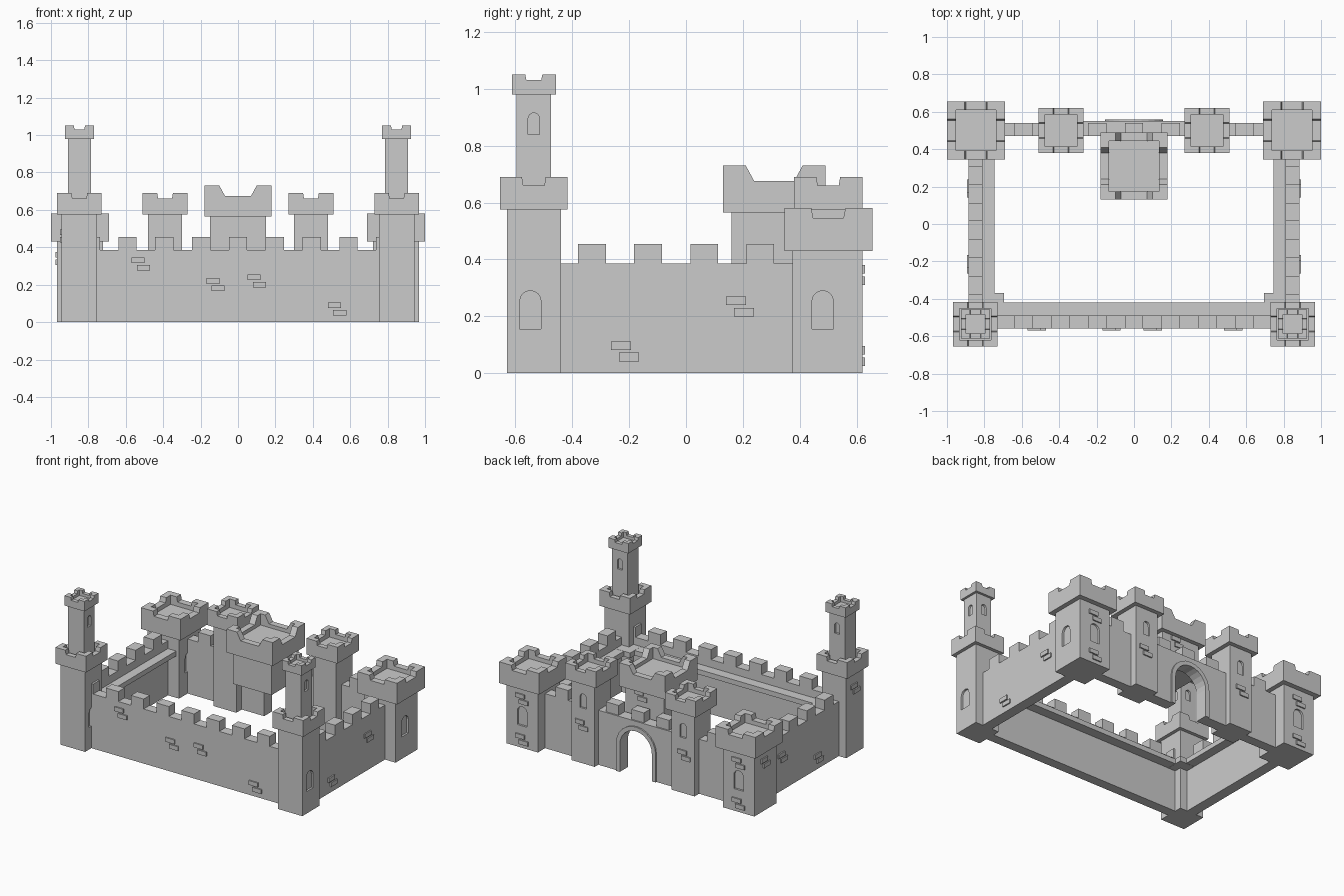
import bpy, bmesh, math
from mathutils import Matrix, Vector

if "Cube" in bpy.data.objects:
    bpy.data.objects.remove(bpy.data.objects["Cube"])


def finish(name, bm, loc=(0, 0, 0)):
    bmesh.ops.remove_doubles(bm, verts=bm.verts, dist=1e-5)
    bmesh.ops.recalc_face_normals(bm, faces=bm.faces)
    me = bpy.data.meshes.new(name)
    bm.to_mesh(me)
    bm.free()
    ob = bpy.data.objects.new(name, me)
    ob.location = loc
    bpy.context.collection.objects.link(ob)
    return ob


def add_box(bm, x0, x1, y0, y1, z0, z1):
    m = Matrix.Translation(((x0 + x1) / 2, (y0 + y1) / 2, (z0 + z1) / 2))
    m = m @ Matrix.Diagonal((x1 - x0, y1 - y0, z1 - z0, 1))
    bmesh.ops.create_cube(bm, size=1, matrix=m)


def add_prism(bm, pts, d0, d1, turn=0):
    """Extrude an (x, z) profile from y=d0 to y=d1, then turn about z (degrees)."""
    rot = Matrix.Rotation(math.radians(turn), 3, 'Z')
    a = [bm.verts.new(rot @ Vector((x, d0, z))) for x, z in pts]
    b = [bm.verts.new(rot @ Vector((x, d1, z))) for x, z in pts]
    bm.faces.new(a)
    bm.faces.new(b[::-1])
    for i in range(len(pts)):
        j = (i + 1) % len(pts)
        bm.faces.new((a[i], b[i], b[j], a[j]))


def arch(r, spring, z0=0.0, n=12, cx=0.0):
    """Arch outline running from left foot over the top to the right foot."""
    top = [(cx - r * math.cos(math.pi * i / n), spring + r * math.sin(math.pi * i / n))
           for i in range(n + 1)]
    return [(cx - r, z0)] + top + [(cx + r, z0)]


def wall_profile(a0, a1, top, merlons=(), opening=()):
    pts = [(a0, 0)] + list(opening) + [(a1, 0), (a1, top)]
    for c in sorted(merlons, reverse=True):
        pts += [(c + .049, top), (c + .049, .455), (c - .049, .455), (c - .049, top)]
    return pts + [(a0, top)]


def shaft(name, x, y, w, z0, z1, windows=()):
    """Square shaft with recessed arched windows: (turn, offset, sill, width, height)."""
    h = w / 2
    bm = bmesh.new()
    add_box(bm, -h, h, -h, h, z0, z1)
    ob = finish(name, bm, (x, y, 0))
    if windows:
        bm = bmesh.new()
        for turn, off, sill, ww, wh in windows:
            add_prism(bm, arch(ww / 2, sill + wh - ww / 2, sill, 8, off), h - .014, h + .03, turn)
        cut = finish("window_cutter", bm, (x, y, 0))
        cut.hide_render = True
        mod = ob.modifiers.new("windows", 'BOOLEAN')
        mod.operation, mod.solver, mod.object = 'DIFFERENCE', 'EXACT', cut
        dg = bpy.context.evaluated_depsgraph_get()
        me = bpy.data.meshes.new_from_object(ob.evaluated_get(dg))
        ob.modifiers.clear()
        ob.data = me
        bpy.data.objects.remove(cut)


def cap(name, x, y, w, z0, z1, notch_z, notch_top, notch_low, rim, floor):
    """Overhanging hollow parapet with a notch in each side."""
    h = w / 2
    def ring(e, zb):
        return [(-e, zb), (e, zb), (e, z1), (notch_top, z1), (notch_low, notch_z),
                (-notch_low, notch_z), (-notch_top, z1), (-e, z1)]
    bm = bmesh.new()
    for k in range(4):
        rot = Matrix.Rotation(k * math.pi / 2, 3, 'Z')
        o = [bm.verts.new(rot @ Vector((px, -h, pz))) for px, pz in ring(h, z0)]
        i = [bm.verts.new(rot @ Vector((px, -h + rim, pz))) for px, pz in ring(h - rim, floor)]
        bm.faces.new(o)
        bm.faces.new(i[::-1])
        for n in range(2, 7):
            bm.faces.new((o[n], i[n], i[n + 1], o[n + 1]))
    for e, z in ((h, z0), (h - rim, floor)):
        bm.faces.new([bm.verts.new((sx * e, sy * e, z))
                      for sx, sy in ((-1, -1), (1, -1), (1, 1), (-1, 1))])
    return finish(name, bm, (x, y, 0))


def bricks(bm, face, along, z, turn):
    """Two staggered raised bricks on a face at the given distance from the origin."""
    for da, dz in ((.014, .02), (-.014, -.02)):
        a, zz = along + da, z + dz
        add_prism(bm, [(a - .035, zz - .015), (a + .035, zz - .015),
                       (a + .035, zz + .015), (a - .035, zz + .015)],
                  face - .01, face + .009, turn)


STEP = .197
row = [k * STEP for k in range(-4, 5)]

# Front wall, and back wall with the gate opening
bm = bmesh.new()
add_prism(bm, wall_profile(-.84, .84, .385, row), -.56, -.49)
finish("front_wall", bm)
bm = bmesh.new()
add_prism(bm, wall_profile(-.84, .84, .385, row, arch(.125, .195)), .47, .54)
finish("back_wall", bm)

# Gate facing slab and raised arch surround
bm = bmesh.new()
add_prism(bm, wall_profile(-.30, .30, .385, (), arch(.125, .195)), .53, .55)
finish("gate_facing", bm)
bm = bmesh.new()
add_prism(bm, arch(.155, .195) + arch(.125, .195)[::-1], .53, .56)
finish("gate_surround", bm)

# Side walls
for s, side in ((-1, "left"), (1, "right")):
    bm = bmesh.new()
    x0, x1 = sorted((s * .885, s * .81))
    add_prism(bm, wall_profile(-.52, .46, .385, [-.33 + STEP * k for k in range(4)]),
              -x1, -x0, 90)
    finish(side + "_wall", bm)

    # Walkway ledge along the side and its corner landing
    bm = bmesh.new()
    x0, x1 = sorted((s * .83, s * .745))
    add_box(bm, x0, x1, -.50, .42, .295, .33)
    x0, x1 = sorted((s * .83, s * .695))
    add_box(bm, x0, x1, -.50, -.37, .294, .331)
    finish(side + "_walkway", bm)

    # Front corner tower with its tall turret
    x, y = s * .848, -.535
    shaft(side + "_front_tower", x, y, .19, 0, .58, [(-90, .012, .155, .075, .135)])
    cap(side + "_front_parapet", x, y, .238, .575, .69, .66, .042, .037, .035, .63)
    shaft(side + "_turret", x, y, .122, .62, .985,
          [(0, 0, .84, .04, .075), (-90, 0, .84, .04, .075)])
    cap(side + "_turret_parapet", x, y, .155, .98, 1.05, 1.03, .03, .026, .027, 1.01)

    # Broad back corner tower
    x, y = s * .845, .4975
    shaft(side + "_back_tower", x, y, .245, 0, .44,
          [(-90, .017, .155, .075, .135), (0, 0, .155, .075, .135)])
    cap(side + "_back_parapet", x, y + .003, .31, .43, .58, .545, .06, .053, .047, .515)

    # Gate tower
    x, y = s * .39, .50
    shaft(side + "_gate_tower", x, y, .18, 0, .58, [(0, 0, .39, .05, .10)])
    cap(side + "_gate_parapet", x, y, .24, .575, .69, .66, .042, .037, .035, .63)

# Front walkway ledge
bm = bmesh.new()
add_box(bm, -.80, .80, -.50, -.42, .295, .33)
finish("front_walkway", bm)

# Keep hanging behind the gate
shaft("keep", 0, .31, .30, .34, .57)
cap("keep_parapet", 0, .31, .36, .565, .73, .675, .10, .07, .045, .65)

# Raised bricks: front wall, side walls, towers and keep
bm = bmesh.new()
for x, z in ((-.52, .31), (-.12, .2), (.1, .22), (.53, .07)):
    bricks(bm, .56, -x, z, 180)
for y, z in ((.19, .235), (-.215, .077)):
    bricks(bm, .885, -y, z, -90)
    bricks(bm, .885, y, z, 90)
for s in (-1, 1):
    bricks(bm, .62, s * .845, .345, 0)
    bricks(bm, .62, s * .845, .06, 0)
    bricks(bm, .59, s * .40, .27, 0)
bricks(bm, .967, .50, .34, 90)
bricks(bm, .943, -.535, .46, 90)
bricks(bm, .46, .03, .525, 0)
finish("raised_bricks", bm)
